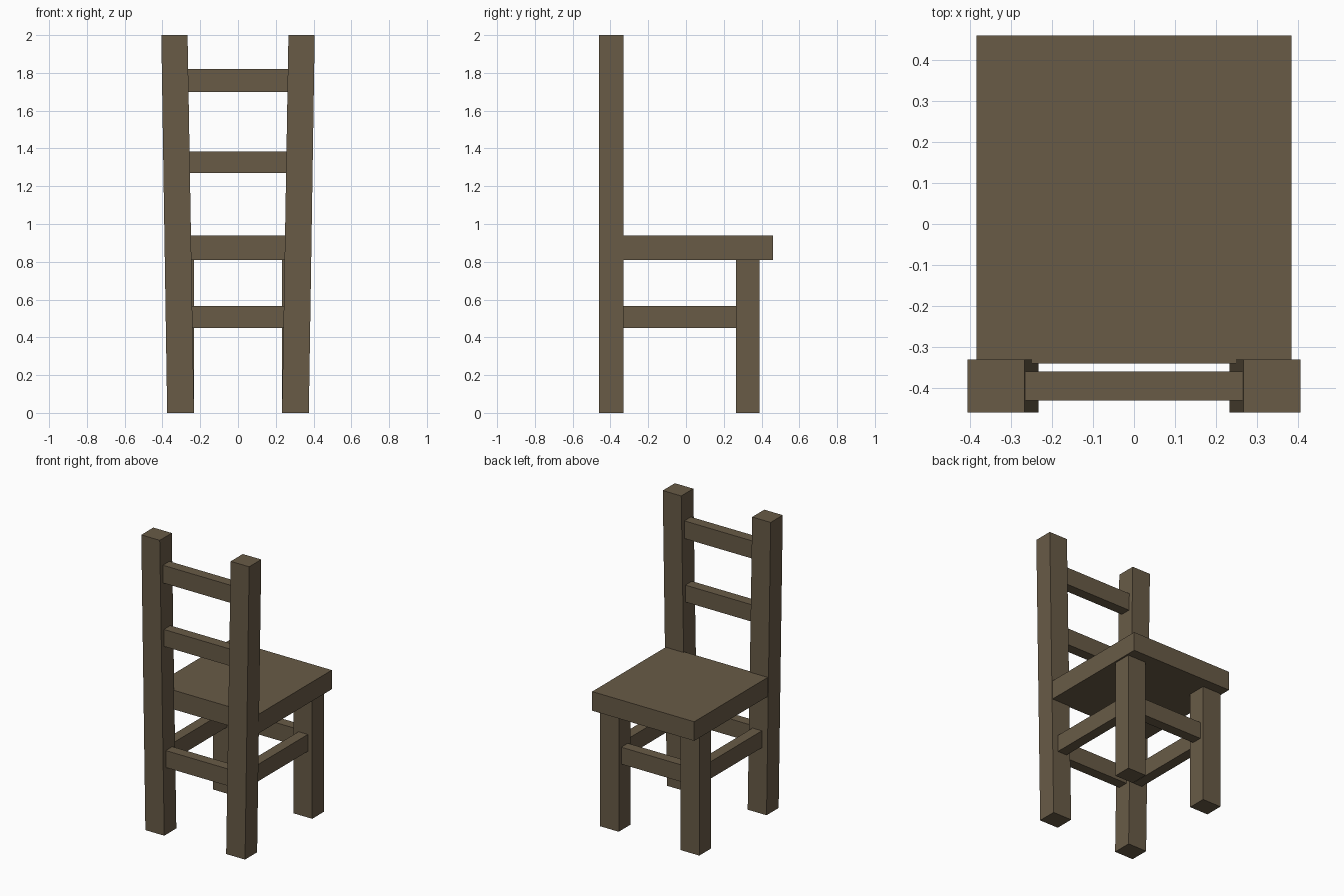
import bpy, bmesh

if "Cube" in bpy.data.objects:
    bpy.data.objects.remove(bpy.data.objects["Cube"])

wood = bpy.data.materials.new("dark_wood")
wood.diffuse_color = (0.14, 0.105, 0.062, 1)
wood.use_nodes = True
wood.node_tree.nodes["Principled BSDF"].inputs["Base Color"].default_value = wood.diffuse_color


def beam(name, y, z, x_low, x_high=None):
    """Box over y, z whose x range may shift from bottom to top."""
    x_high = x_high or x_low
    bm = bmesh.new()
    bmesh.ops.create_cube(bm, size=1)
    for v in bm.verts:
        xr = x_high if v.co.z > 0 else x_low
        v.co = (xr[v.co.x > 0], y[v.co.y > 0], z[v.co.z > 0])
    bmesh.ops.recalc_face_normals(bm, faces=bm.faces)
    me = bpy.data.meshes.new(name)
    bm.to_mesh(me)
    bm.free()
    me.materials.append(wood)
    ob = bpy.data.objects.new(name, me)
    bpy.context.collection.objects.link(ob)
    return ob


def pair(name, y, z, x_low, x_high=None):
    """Left and right copies mirrored across x = 0."""
    flip = lambda r: (-r[1], -r[0]) if r else None
    beam(name + "_right", y, z, x_low, x_high)
    beam(name + "_left", y, z, flip(x_low), flip(x_high))


RUNG_Z = (0.45, 0.565)

# Seat
beam("seat", (-0.34, 0.46), (0.81, 0.94), (-0.384, 0.384))

# Tall posts leaning outwards, and short straight legs
pair("back_post", (-0.46, -0.33), (0, 2), (0.233, 0.375), (0.267, 0.406))
pair("front_leg", (0.265, 0.39), (0, 0.81), (0.233, 0.373))

# Backrest slats
beam("upper_slat", (-0.43, -0.36), (1.70, 1.82), (-0.265, 0.265))
beam("lower_slat", (-0.43, -0.36), (1.27, 1.385), (-0.26, 0.26))

# Rungs joining the legs
beam("back_rung", (-0.43, -0.36), RUNG_Z, (-0.245, 0.245))
beam("front_rung", (0.293, 0.363), RUNG_Z, (-0.235, 0.235))
pair("side_rung", (-0.332, 0.267), RUNG_Z, (0.27, 0.34))
